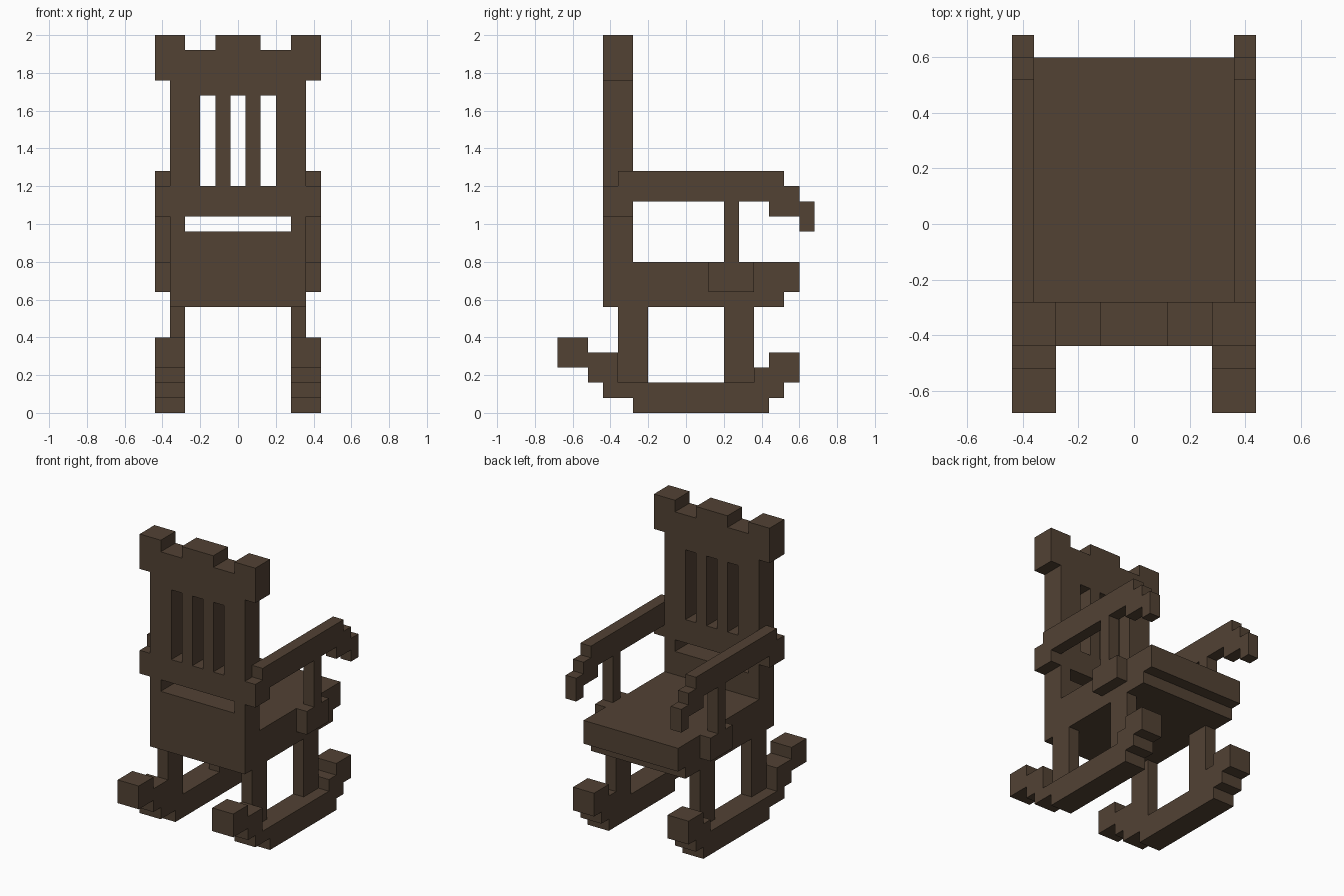
import bpy, bmesh
from mathutils import Vector

if "Cube" in bpy.data.objects:
    bpy.data.objects.remove(bpy.data.objects["Cube"])

wood = bpy.data.materials.new("dark brown wood")
wood.diffuse_color = (0.085, 0.054, 0.034, 1)
wood.use_nodes = True
wood.node_tree.nodes["Principled BSDF"].inputs["Base Color"].default_value = wood.diffuse_color


def rect(a0, b0, a1, b1):
    return [(a0, b0), (a1, b0), (a1, b1), (a0, b1)]


def slab(name, loops, axis, lo, hi, mirror=False):
    """Fill a 2D outline (further loops are holes) and extrude it along x or y."""
    def place(a, b):
        return (lo, a, b) if axis == "x" else (a, lo, b)
    depth = Vector((hi - lo, 0, 0)) if axis == "x" else Vector((0, hi - lo, 0))
    bm = bmesh.new()
    for loop in loops:
        vs = [bm.verts.new(place(a, b)) for a, b in loop]
        for i in range(len(vs)):
            bm.edges.new((vs[i - 1], vs[i]))
    if len(loops) == 1:
        bm.faces.new(vs)
    else:
        bmesh.ops.triangle_fill(bm, use_beauty=True, edges=bm.edges[:])
    ext = bmesh.ops.extrude_face_region(bm, geom=bm.faces[:], use_keep_orig=True)
    moved = [g for g in ext["geom"] if isinstance(g, bmesh.types.BMVert)]
    bmesh.ops.translate(bm, verts=moved, vec=depth)
    bmesh.ops.recalc_face_normals(bm, faces=bm.faces[:])
    mesh = bpy.data.meshes.new(name)
    bm.to_mesh(mesh)
    bm.free()
    mesh.materials.append(wood)
    obj = bpy.data.objects.new(name, mesh)
    bpy.context.collection.objects.link(obj)
    if mirror:
        obj.modifiers.new("mirror", "MIRROR").use_axis = (True, False, False)
    return obj


# Backrest: crenellated top, three slots and a low gap
right = [(0.36, 0.56), (0.36, 1.76), (0.44, 1.76), (0.44, 2.0),
         (0.28, 2.0), (0.28, 1.92), (0.12, 1.92), (0.12, 2.0)]
outline = right + [(-x, z) for x, z in reversed(right)]
slots = [rect(x - 0.04, 1.2, x + 0.04, 1.68) for x in (-0.16, 0, 0.16)]
slab("backrest", [outline] + slots + [rect(-0.28, 0.96, 0.28, 1.04)],
     "y", -0.44, -0.28)

# Seat with a stepped front lip
slab("seat", [[(-0.28, 0.56), (0.52, 0.56), (0.52, 0.64), (0.6, 0.64),
               (0.6, 0.8), (-0.28, 0.8)]], "x", -0.36, 0.36)

# Armrests, with a drooping stepped end
slab("armrests", [[(-0.44, 1.04), (-0.28, 1.04), (-0.28, 1.12), (0.44, 1.12),
                   (0.44, 1.04), (0.6, 1.04), (0.6, 0.96), (0.68, 0.96),
                   (0.68, 1.12), (0.6, 1.12), (0.6, 1.2), (0.52, 1.2),
                   (0.52, 1.28), (-0.36, 1.28), (-0.36, 1.2), (-0.44, 1.2)]],
     "x", 0.36, 0.44, True)

# Arm posts and the blocks that carry them
slab("arm_posts", [[(0.12, 0.64), (0.36, 0.64), (0.36, 0.8), (0.28, 0.8),
                    (0.28, 1.12), (0.2, 1.12), (0.2, 0.8), (0.12, 0.8)]],
     "x", 0.36, 0.44, True)

# Legs
slab("back_legs", [rect(-0.36, 0.16, -0.2, 0.56)], "x", 0.28, 0.36, True)
slab("front_legs", [rect(0.2, 0.16, 0.36, 0.56)], "x", 0.28, 0.36, True)

# Rockers, stepped up at both ends
slab("rockers", [[(-0.28, 0), (0.44, 0), (0.44, 0.08), (0.52, 0.08),
                  (0.52, 0.16), (0.6, 0.16), (0.6, 0.32), (0.44, 0.32),
                  (0.44, 0.24), (0.36, 0.24), (0.36, 0.16), (-0.36, 0.16),
                  (-0.36, 0.32), (-0.52, 0.32), (-0.52, 0.4), (-0.68, 0.4),
                  (-0.68, 0.24), (-0.52, 0.24), (-0.52, 0.16), (-0.44, 0.16),
                  (-0.44, 0.08), (-0.28, 0.08)]], "x", 0.28, 0.44, True)
